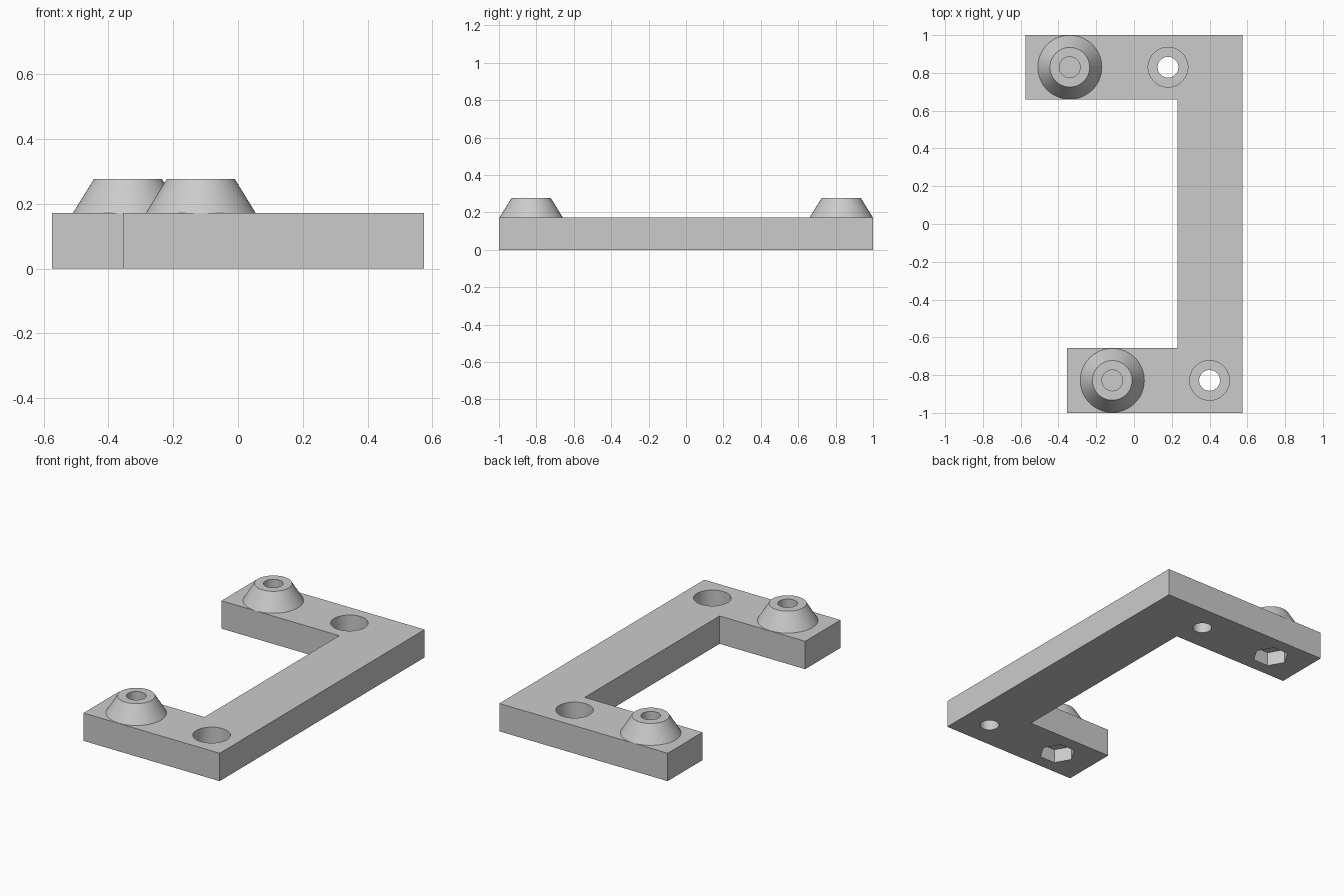
import bpy, bmesh, math
from mathutils import Matrix

if "Cube" in bpy.data.objects:
    bpy.data.objects.remove(bpy.data.objects["Cube"])

grey = bpy.data.materials.new("light grey")
grey.use_nodes = True
colour = (0.6, 0.6, 0.6, 1)
grey.diffuse_color = colour
grey.node_tree.nodes["Principled BSDF"].inputs["Base Color"].default_value = colour

PLATE_TOP, BOSS_TOP = 0.172, 0.277
BOLT_R, HEAD_R = 0.055, 0.105
BOSSES = [(-0.34, 0.83), (-0.115, -0.828)]
BOLT_HOLES = [(0.18, 0.83), (0.4, -0.828)]


def finish(name, bm):
    bmesh.ops.recalc_face_normals(bm, faces=bm.faces)
    mesh = bpy.data.meshes.new(name)
    bm.to_mesh(mesh)
    bm.free()
    mesh.materials.append(grey)
    obj = bpy.data.objects.new(name, mesh)
    bpy.context.collection.objects.link(obj)
    return obj


def frustum(name, centre, z0, z1, r0, r1, sides=64):
    bm = bmesh.new()
    bmesh.ops.create_cone(bm, cap_ends=True, segments=sides, radius1=r0,
                          radius2=r1, depth=z1 - z0)
    # Quarter turn so that polygon corners point along x
    bmesh.ops.rotate(bm, verts=bm.verts, matrix=Matrix.Rotation(math.pi / 2, 3, "Z"))
    bmesh.ops.translate(bm, verts=bm.verts, vec=(*centre, (z0 + z1) / 2))
    return finish(name, bm)


def combine(target, tool, operation):
    mod = target.modifiers.new(tool.name, "BOOLEAN")
    mod.operation = operation
    mod.solver = "EXACT"
    mod.object = tool
    bpy.context.view_layer.objects.active = target
    bpy.ops.object.modifier_apply(modifier=mod.name)
    bpy.data.objects.remove(tool)


# Uneven C-shaped plate
outline = [(-0.575, 1), (-0.575, 0.66), (0.23, 0.66), (0.23, -0.656),
           (-0.355, -0.656), (-0.355, -1), (0.575, -1), (0.575, 1)]
bm = bmesh.new()
base = bm.faces.new([bm.verts.new((x, y, 0)) for x, y in outline])
top = bmesh.ops.extrude_face_region(bm, geom=[base], use_keep_orig=True)["geom"]
bmesh.ops.translate(bm, vec=(0, 0, PLATE_TOP),
                    verts=[v for v in top if isinstance(v, bmesh.types.BMVert)])
bracket = finish("bracket", bm)

# Tapered bosses with a blind screw hole above and a nut pocket below
for centre in BOSSES:
    combine(bracket, frustum("boss", centre, PLATE_TOP, BOSS_TOP, 0.1695, HEAD_R), "UNION")
    combine(bracket, frustum("screw_hole", centre, 0.095, 0.4, BOLT_R, BOLT_R), "DIFFERENCE")
    combine(bracket, frustum("nut_pocket", centre, -0.1, 0.086, HEAD_R, HEAD_R, 6), "DIFFERENCE")

# Counterbored through holes
for centre in BOLT_HOLES:
    combine(bracket, frustum("head_recess", centre, 0.069, 0.4, HEAD_R, HEAD_R), "DIFFERENCE")
    combine(bracket, frustum("bolt_hole", centre, -0.1, 0.4, BOLT_R, BOLT_R), "DIFFERENCE")

bpy.ops.object.select_all(action="DESELECT")
bracket.select_set(True)
bpy.context.view_layer.objects.active = bracket
bpy.ops.object.shade_smooth_by_angle(angle=math.radians(25))
